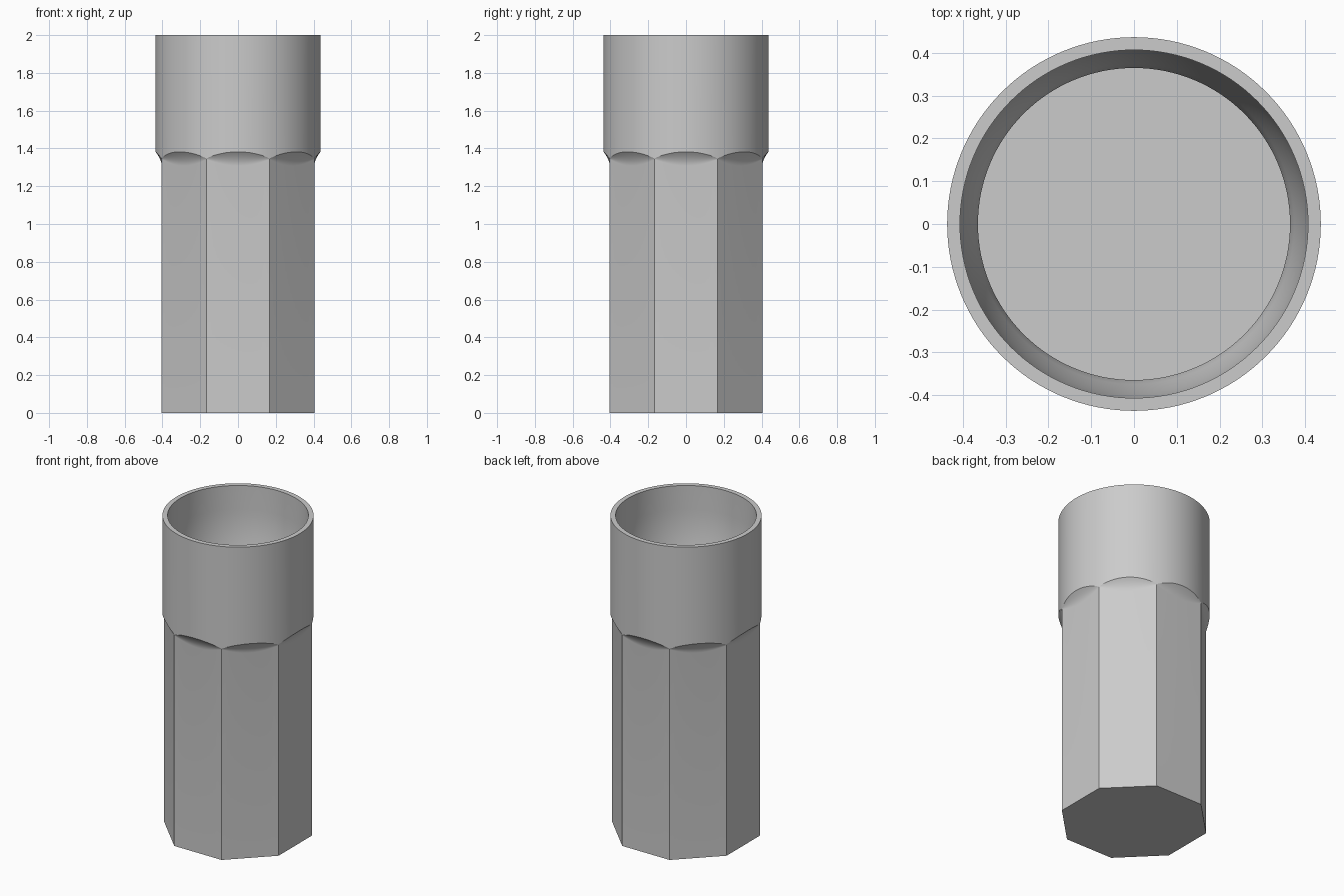
import bpy, bmesh, math

cube = bpy.data.objects.get("Cube")
if cube:
    bpy.data.objects.remove(cube)

SEGMENTS = 128
RADIUS = 0.437
APOTHEM = RADIUS * math.cos(math.pi / 8)
NECK = 1.345          # height where the octagon corners meet the collar
TOP = 2.0


def octagon_radius(angle):
    """Distance from the axis to a flat-sided octagon at this angle."""
    offset = (angle + math.pi / 8) % (math.pi / 4) - math.pi / 8
    return APOTHEM / math.cos(offset)


def octagon_ring(z):
    return lambda a: (octagon_radius(a), z)


def round_ring(r, z):
    return lambda a: (r, z)


def scallop_ring(t):
    """Flare from the octagon (t=0) out to the round collar (t=1)."""
    def ring(a):
        inner = octagon_radius(a)
        depth = (RADIUS - inner) / (RADIUS - APOTHEM)
        half = 0.002 + 0.035 * depth
        return inner + (RADIUS - inner) * t ** 1.8, NECK + half * (2 * t - 1)
    return ring


# Octagonal grip, scalloped flare, round collar
rings = [octagon_ring(0)]
rings += [scallop_ring(i / 6) for i in range(7)]
rings += [round_ring(RADIUS, TOP), round_ring(0.407, TOP)]

# Bore: straight mouth, gentle curve inwards, deep narrow well
MOUTH, CURVE, BORE, FLOOR = 1.85, 0.32, 0.365, 0.05
for i in range(9):
    t = i / 8
    rings.append(round_ring(0.407 - (0.407 - BORE) * t * t, MOUTH - CURVE * t))
rings.append(round_ring(BORE, FLOOR))

bm = bmesh.new()
loops = []
for ring in rings:
    loop = []
    for i in range(SEGMENTS):
        a = 2 * math.pi * i / SEGMENTS
        r, z = ring(a)
        loop.append(bm.verts.new((r * math.cos(a), r * math.sin(a), z)))
    loops.append(loop)
for low, high in zip(loops, loops[1:]):
    for i in range(SEGMENTS):
        j = (i + 1) % SEGMENTS
        bm.faces.new((low[i], low[j], high[j], high[i]))

# Underside and well floor
bm.faces.new(loops[0][::-1])
bm.faces.new(loops[-1])

mesh = bpy.data.meshes.new("octagonal_socket")
bm.to_mesh(mesh)
bm.free()
body = bpy.data.objects.new("octagonal_socket", mesh)
bpy.context.collection.objects.link(body)

# Plain grey finish
grey = bpy.data.materials.new("plain_grey")
grey.use_nodes = True
colour = (0.6, 0.6, 0.6, 1)
grey.diffuse_color = colour
grey.node_tree.nodes["Principled BSDF"].inputs["Base Color"].default_value = colour
mesh.materials.append(grey)

bpy.context.view_layer.objects.active = body
body.select_set(True)
bpy.ops.object.shade_smooth_by_angle(angle=math.radians(25))
